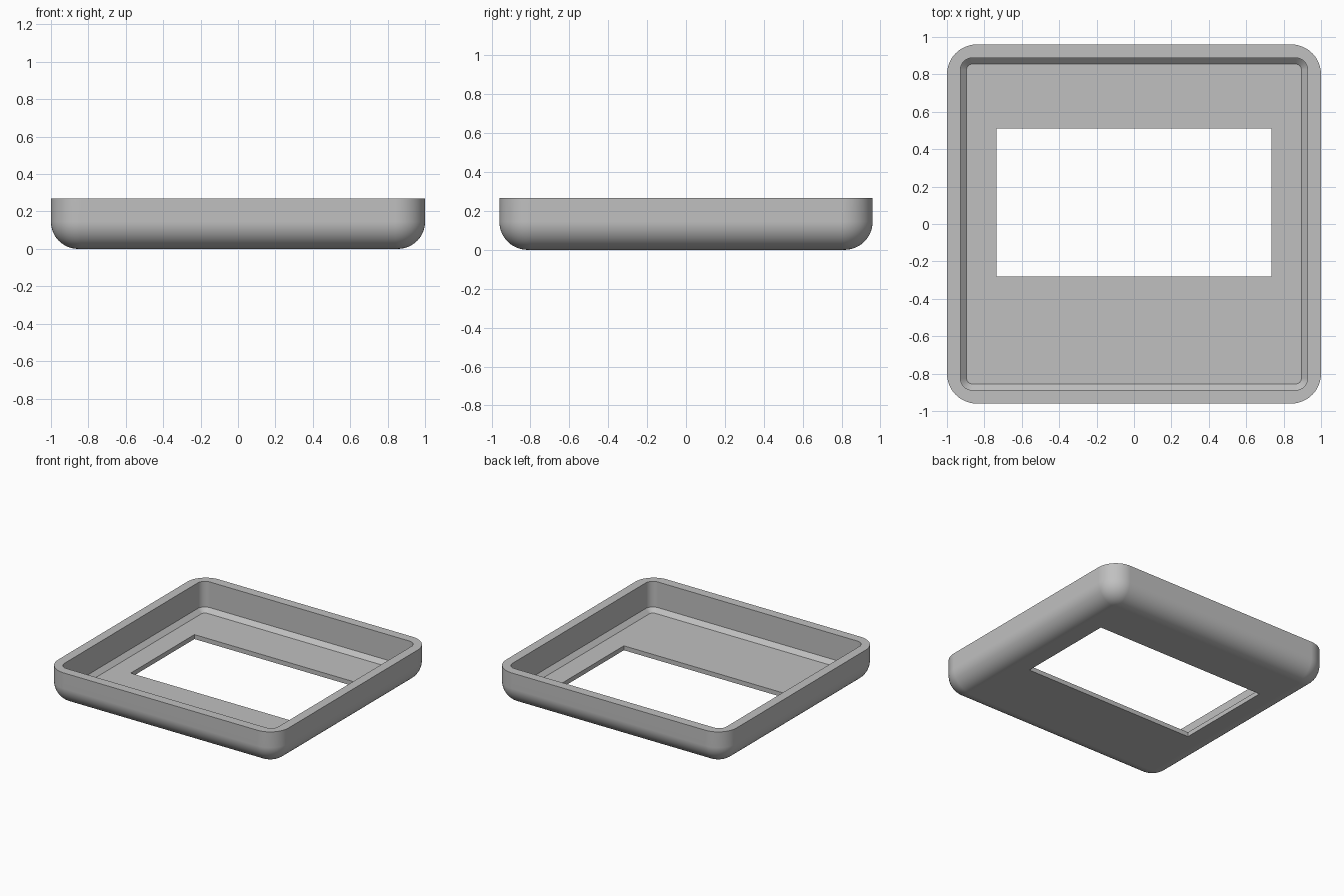
import bpy, bmesh
from math import sin, cos, pi, radians

if "Cube" in bpy.data.objects:
    bpy.data.objects.remove(bpy.data.objects["Cube"])

HX, HY, HEIGHT = 1.0, 0.96, 0.268   # outer half sizes and height
CORNER, FILLET = 0.16, 0.145        # plan corner radius and bottom edge radius
FLOOR, LEDGE = 0.035, 0.067         # floor level and top of the inner chamfer
STEPS = 12                          # segments per rounded corner

grey = bpy.data.materials.new("plain grey")
grey.use_nodes = True
colour = (0.53, 0.53, 0.53, 1)
grey.diffuse_color = colour
grey.node_tree.nodes["Principled BSDF"].inputs["Base Color"].default_value = colour

bm = bmesh.new()


def ring(hx, hy, r, z, cy=0.0):
    """Rounded rectangle of vertices, counter-clockwise from above."""
    verts = []
    for q, (sx, sy) in enumerate(((1, 1), (-1, 1), (-1, -1), (1, -1))):
        for i in range(STEPS + 1):
            a = (q + i / STEPS) * pi / 2
            verts.append(bm.verts.new((sx * (hx - r) + r * cos(a),
                                       cy + sy * (hy - r) + r * sin(a), z)))
    return verts


# Outer wall, rolling under into the bottom edge
rings = [ring(HX, HY, CORNER, HEIGHT)]
for i in range(STEPS + 1):
    a = i / STEPS * pi / 2
    inset = FILLET * (1 - cos(a))
    rings.append(ring(HX - inset, HY - inset, CORNER - inset, FILLET * (1 - sin(a))))

# Window through the floor, set towards the back
for z in (0, FLOOR):
    rings.append(ring(0.735, 0.395, 0, z, 0.115))

# Floor edge, chamfer and inner wall up to the rim
rings.append(ring(0.895, 0.855, 0.03, FLOOR))
rings.append(ring(0.928, 0.888, 0.063, LEDGE))
rings.append(ring(0.928, 0.888, 0.063, HEIGHT))

# Skin the closed section
for a, b in zip(rings, rings[1:] + rings[:1]):
    for i in range(len(a)):
        j = (i + 1) % len(a)
        bm.faces.new((a[i], b[i], b[j], a[j]))
bmesh.ops.remove_doubles(bm, verts=bm.verts, dist=1e-5)
bmesh.ops.recalc_face_normals(bm, faces=bm.faces)

mesh = bpy.data.meshes.new("bezel_shell")
bm.to_mesh(mesh)
bm.free()
mesh.materials.append(grey)
shell = bpy.data.objects.new("bezel_shell", mesh)
bpy.context.collection.objects.link(shell)

# Smooth rounded surfaces, crisp edges
bpy.context.view_layer.objects.active = shell
shell.select_set(True)
bpy.ops.object.shade_smooth_by_angle(angle=radians(30))
weighted = shell.modifiers.new("weighted_normals", 'WEIGHTED_NORMAL')
weighted.keep_sharp = True
